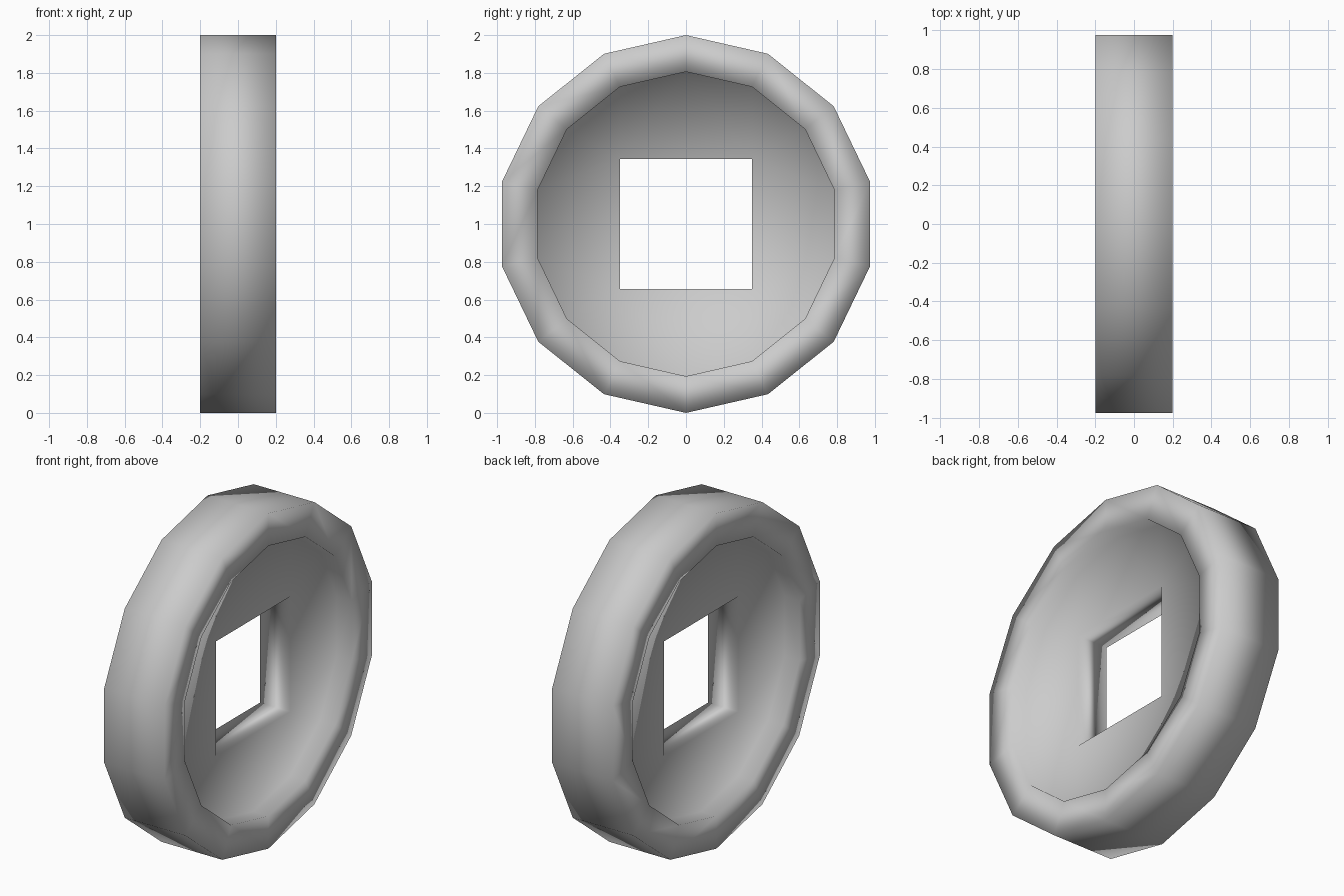
import bpy, bmesh, math

if "Cube" in bpy.data.objects:
    bpy.data.objects.remove(bpy.data.objects["Cube"])

N = 14                    # sides of the rim
R_OUT, R_IN = 1.0, 0.806  # rim radii
X_RIM, X_WEB = 0.2, 0.1   # half thickness of rim and recessed web
HY, HZ = 0.35, 0.343      # half size of the square hole
CZ = 1.0

bm = bmesh.new()


def ring(r, x):
    return [bm.verts.new((x, r * math.sin(2 * math.pi * k / N),
                          CZ + r * math.cos(2 * math.pi * k / N))) for k in range(N)]


def square(x):
    return [bm.verts.new((x, sy * HY, CZ + sz * HZ))
            for sy, sz in ((1, 1), (1, -1), (-1, -1), (-1, 1))]


def bridge(a, b):
    n = len(a)
    for k in range(n):
        bm.faces.new((a[k], a[(k + 1) % n], b[(k + 1) % n], b[k]))


# Each side: rim face, recess wall, flat web around the square hole
sides = []
for s in (1, -1):
    outer, lip = ring(R_OUT, s * X_RIM), ring(R_IN, s * X_RIM)
    web, hole = ring(R_IN, s * X_WEB), square(s * X_WEB)
    bridge(outer, lip)
    bridge(lip, web)
    for k in range(N):
        a, b = web[k], web[(k + 1) % N]
        if k == 3:
            bm.faces.new((a, b, hole[1], hole[0]))
        elif k == 10:
            bm.faces.new((a, b, hole[3], hole[2]))
        else:
            corner = 0 if k < 3 else 1 if k < 7 else 2 if k < 10 else 3
            bm.faces.new((a, b, hole[corner]))
    bm.faces.new((web[0], hole[0], hole[3]))
    bm.faces.new((web[7], hole[2], hole[1]))
    sides.append((outer, hole))

# Tread and hole walls join the two sides
bridge(sides[0][0], sides[1][0])
bridge(sides[0][1], sides[1][1])

bmesh.ops.recalc_face_normals(bm, faces=bm.faces[:])
for f in bm.faces:
    f.smooth = True
mesh = bpy.data.meshes.new("wheel")
bm.to_mesh(mesh)
bm.free()
bpy.context.collection.objects.link(bpy.data.objects.new("wheel", mesh))
